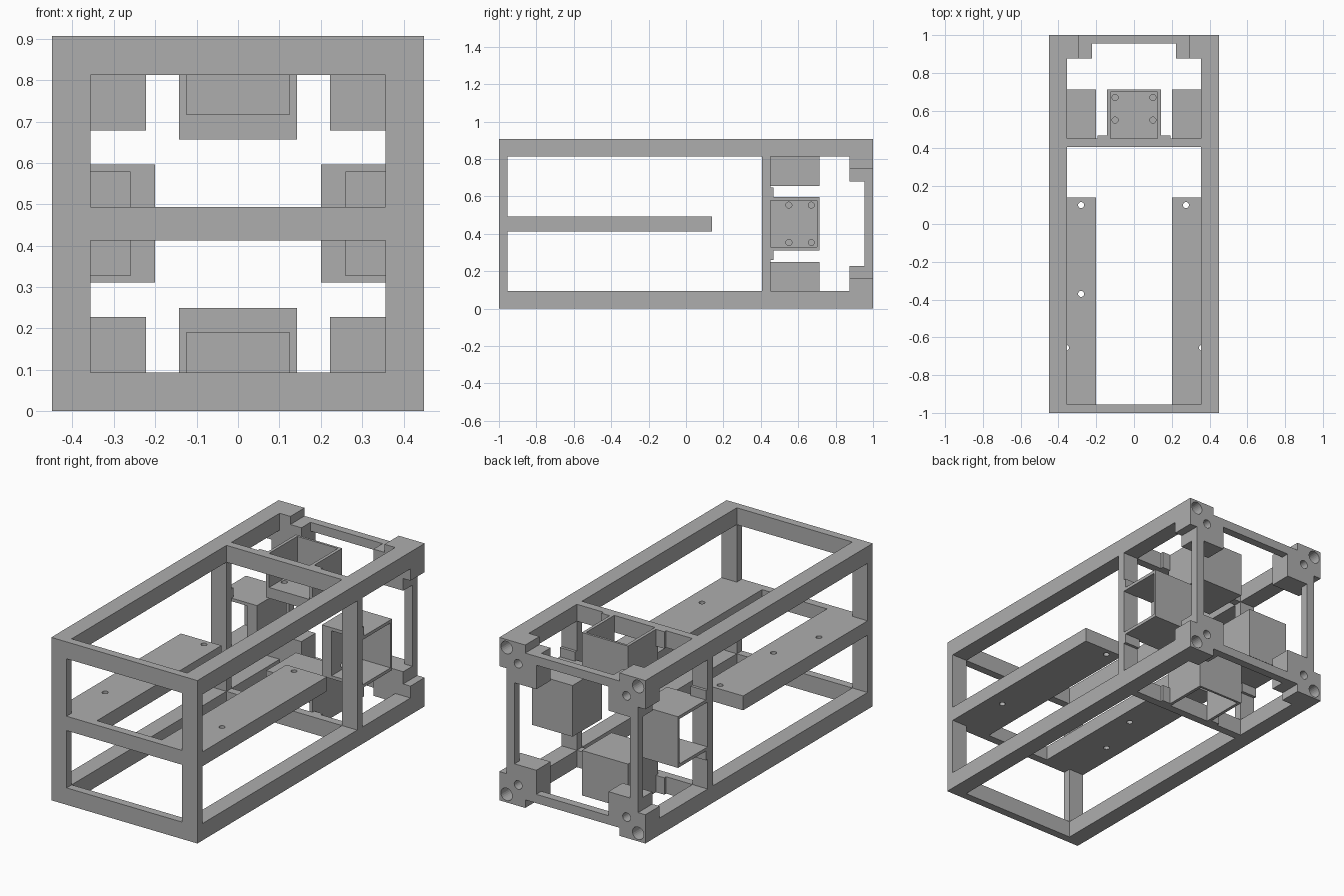
import bpy, bmesh, math
from mathutils import Matrix, Vector

if "Cube" in bpy.data.objects:
    bpy.data.objects.remove(bpy.data.objects["Cube"])

W, H = 0.45, 0.907          # half width, full height
MID = H / 2
RAIL = 0.094                # rail width seen end-on
grey = bpy.data.materials.new("aluminium grey")
grey.diffuse_color = (0.42, 0.42, 0.42, 1)
grey.use_nodes = True
grey.node_tree.nodes["Principled BSDF"].inputs["Base Color"].default_value = grey.diffuse_color


def finish(name, bm):
    bmesh.ops.recalc_face_normals(bm, faces=bm.faces)
    me = bpy.data.meshes.new(name)
    bm.to_mesh(me)
    bm.free()
    ob = bpy.data.objects.new(name, me)
    me.materials.append(grey)
    bpy.context.collection.objects.link(ob)
    return ob


def box(name, x, y, z):
    bm = bmesh.new()
    bmesh.ops.create_cube(bm, size=1)
    for v in bm.verts:
        v.co = Vector([(r[0] + r[1]) / 2 + c * (r[1] - r[0]) for c, r in zip(v.co, (x, y, z))])
    return finish(name, bm)


def rod(r, p, q):
    """Round cutter from p to q."""
    p, q = Vector(p), Vector(q)
    bm = bmesh.new()
    m = Matrix.Translation((p + q) / 2) @ (q - p).to_track_quat('Z', 'Y').to_matrix().to_4x4()
    bmesh.ops.create_cone(bm, cap_ends=True, segments=24, radius1=r, radius2=r,
                          depth=(q - p).length, matrix=m)
    return finish("cutter", bm)


def prism(name, pts, y0, y1):
    """Extrude an x-z profile along y."""
    bm = bmesh.new()
    face = bm.faces.new([bm.verts.new((x, y0, z)) for x, z in pts])
    ext = bmesh.ops.extrude_face_region(bm, geom=[face])
    new = [g for g in ext['geom'] if isinstance(g, bmesh.types.BMVert)]
    bmesh.ops.translate(bm, verts=new, vec=(0, y1 - y0, 0))
    return finish(name, bm)


def cut(ob, cutters):
    for c in cutters:
        mod = ob.modifiers.new("cut", 'BOOLEAN')
        mod.operation, mod.solver, mod.object = 'DIFFERENCE', 'EXACT', c
        dg = bpy.context.evaluated_depsgraph_get()
        me = bpy.data.meshes.new_from_object(ob.evaluated_get(dg))
        ob.modifiers.clear()
        ob.data = me
        bpy.data.objects.remove(c)
    return ob


# Main frame: a solid block opened up along each axis
ix, z0, z1 = W - RAIL, RAIL, H - RAIL
S0, S1 = 0.413, 0.493       # shelf level
frame = box("main_frame", (-W, W), (-1, 0.875), (0, H))
cutters = [box("cutter", (-ix, ix), (-0.955, 2), (z0, z1)),
           box("cutter", (-ix, ix), (-2, -0.9), (z0, S0)),
           box("cutter", (-ix, ix), (-2, -0.9), (S1, z1))]
for ya, yb in ((-0.955, 0.407), (0.452, 2)):
    cutters.append(box("cutter", (-1, 1), (ya, yb), (z0, z1)))
    cutters.append(box("cutter", (-ix, ix), (ya, yb), (-1, 2)))
cut(frame, cutters)

# Shelves with screw holes
holes = {-1: [(0.28, 0.1), (0.28, -0.37), (0.36, -0.655)],
         1: [(0.275, 0.1), (0.36, -0.655)]}
for s, name in ((-1, "left_shelf"), (1, "right_shelf")):
    shelf = box(name, sorted((s * 0.2, s * W)), (-0.955, 0.14), (S0, S1))
    cut(shelf, [rod(0.016, (s * x, y, 0.3), (s * x, y, 0.6)) for x, y in holes[s]])

# Stepped corner blocks at the back, with a large and a small bolt hole
steps = [(0, 0), (.16, 0), (.16, .045), (.228, .045), (.228, .228),
         (.045, .228), (.045, .16), (0, .16)]
for sx in (-1, 1):
    for sz in (-1, 1):
        def at(a, b):
            return sx * (W - a), MID + sz * (MID - b)
        block = prism("corner_block", [at(a, b) for a, b in steps], 0.875, 1)
        bolts = []
        for d, r in ((0.045, 0.035), (0.116, 0.024)):
            x, z = at(d, d)
            bolts.append(rod(r, (x, 0.92, z), (x, 1.1, z)))
        cut(block, bolts)

# Thin bars joining the corner blocks
bx, bz = W - 0.228, MID - 0.228
for s in (-1, 1):
    box("back_cross_bar", (-bx, bx), (0.955, 1),
        sorted((MID + s * (MID - 0.045), MID + s * (MID - RAIL))))
    box("back_upright", sorted((s * ix, s * (W - 0.045))), (0.955, 1), (MID - bz, MID + bz))

# Four open-faced bays facing outward, with tabs on either side
for k, name in enumerate(("top", "right", "bottom", "left")):
    out = MID if k % 2 == 0 else W
    bay = box(name + "_bay", (-0.1425, 0.1425), (0.452, 0.713), (out - 0.25, out))
    cut(bay, [box("cutter", (-0.125, 0.125), (0.3, 0.7), (out - 0.19, 2))] +
        [rod(0.016, (x, y, out - 0.225), (x, y, out - 0.15))
         for x in (-0.1, 0.1) for y in (0.55, 0.67)])
    tabs = [box(name + "_tab", sorted((s * 0.1425, s * 0.194)), (0.452, 0.468), (out - RAIL, out))
            for s in (-1, 1)]
    turn = Matrix.Translation((0, 0, MID)) @ Matrix.Rotation(k * math.pi / 2, 4, 'Y')
    for ob in [bay] + tabs:
        ob.data.transform(turn)
